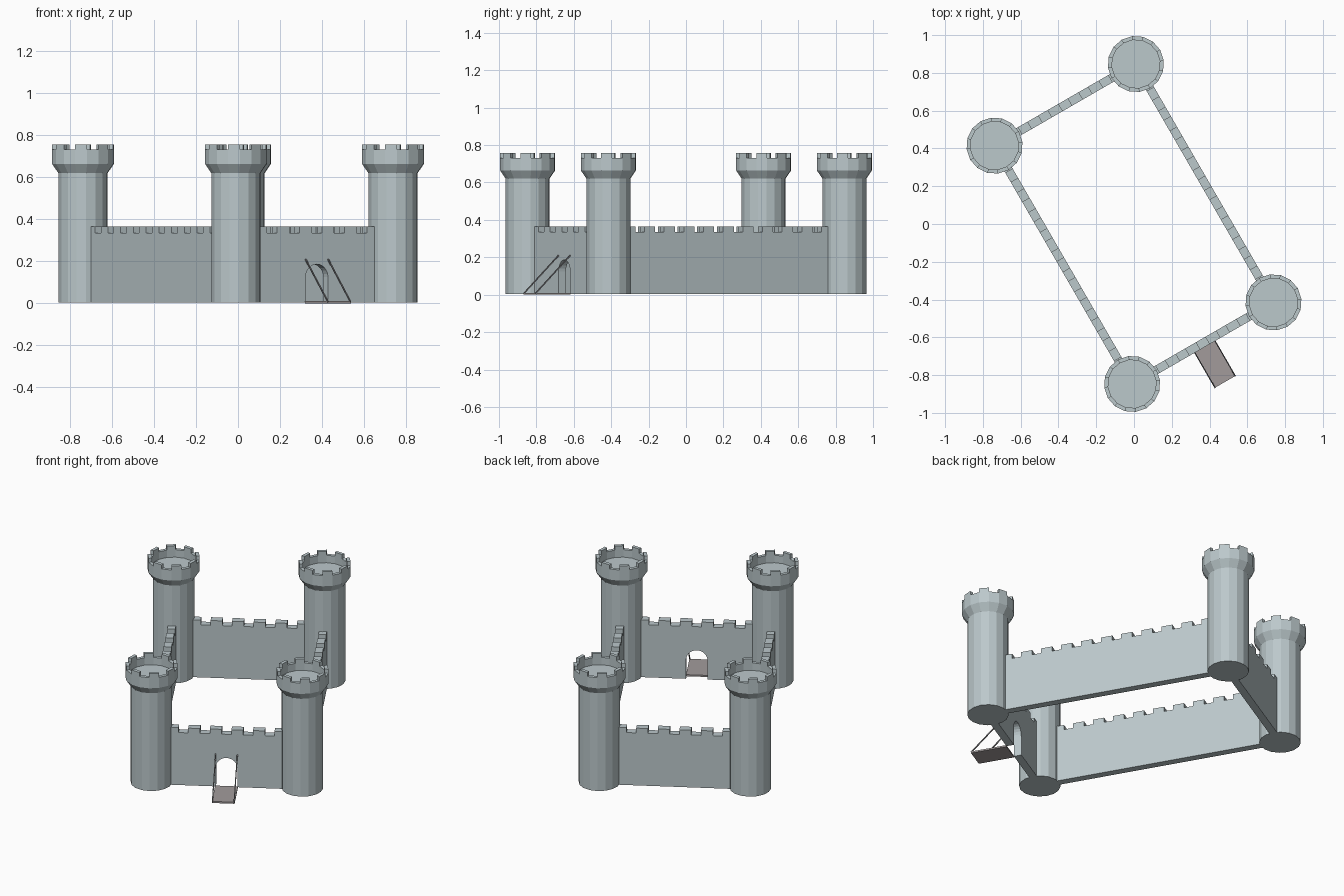
import bpy, bmesh
from math import sin, cos, pi, radians
from mathutils import Matrix

if "Cube" in bpy.data.objects:
    bpy.data.objects.remove(bpy.data.objects["Cube"])

TURN = Matrix.Rotation(radians(30), 4, 'Z')   # whole castle is turned 30 degrees
HX, HY = 0.432, 0.7285                        # half spacing of the tower centres
BASE, WALL_T = 0.005, 0.045


def material(name, rgb):
    m = bpy.data.materials.new(name)
    m.diffuse_color = (*rgb, 1)
    m.use_nodes = True
    m.node_tree.nodes["Principled BSDF"].inputs["Base Color"].default_value = m.diffuse_color
    return m


STONE = material("stone", (0.50, 0.58, 0.60))
WOOD = material("wood", (0.36, 0.33, 0.33))
IRON = material("iron", (0.22, 0.22, 0.23))


def finish(name, bm, mat, matrix):
    bmesh.ops.recalc_face_normals(bm, faces=bm.faces)
    me = bpy.data.meshes.new(name)
    bm.to_mesh(me)
    bm.free()
    me.materials.append(mat)
    ob = bpy.data.objects.new(name, me)
    bpy.context.collection.objects.link(ob)
    ob.matrix_world = TURN @ matrix
    return ob


def tower(name, x, y, n=16):
    bm = bmesh.new()
    # body, flare, parapet and sunken roof
    profile = [(0.118, BASE), (0.118, 0.62), (0.149, 0.665), (0.149, 0.732),
               (0.128, 0.732), (0.128, 0.685)]
    rings = [[bm.verts.new((r * cos(2 * pi * i / n), r * sin(2 * pi * i / n), z))
              for i in range(n)] for r, z in profile]
    for a, b in zip(rings, rings[1:]):
        for i in range(n):
            j = (i + 1) % n
            # every other parapet segment rises into a merlon
            top = a is rings[3] and i % 2 == 0
            quad = [a[i], a[j], b[j], b[i]]
            if top:
                up = [bm.verts.new((v.co.x, v.co.y, 0.757)) for v in quad]
                for k in range(4):
                    m = (k + 1) % 4
                    bm.faces.new((quad[k], quad[m], up[m], up[k]))
                bm.faces.new(up)
            else:
                bm.faces.new(quad)
    bm.faces.new(rings[0])
    bm.faces.new(rings[-1])
    finish(name, bm, STONE, Matrix.Translation((x, y, 0)))


def wall(name, half, centres, width, matrix, gate=False):
    low, high = 0.335, 0.365
    pts = [(-half, BASE)]
    if gate:
        # arched gateway notch
        r, spring = 0.0615, 0.125
        pts.append((-r, BASE))
        pts += [(-r * cos(pi * k / 12), spring + r * sin(pi * k / 12)) for k in range(13)]
        pts.append((r, BASE))
    pts.append((half, BASE))
    # battlements
    for c in reversed(centres):
        r, l = c + width / 2, c - width / 2
        if r < half:
            pts += [(r, low), (r, high)]
        else:
            pts.append((half, high))
        if l > -half:
            pts += [(l, high), (l, low)]
        else:
            pts.append((-half, high))
    bm = bmesh.new()
    face = bm.faces.new([bm.verts.new((u, -WALL_T / 2, z)) for u, z in pts])
    ext = bmesh.ops.extrude_face_region(bm, geom=[face], use_keep_orig=True)
    new = [g for g in ext["geom"] if isinstance(g, bmesh.types.BMVert)]
    bmesh.ops.translate(bm, verts=new, vec=(0, WALL_T, 0))
    finish(name, bm, STONE, matrix)


def box(name, size, matrix, mat):
    bm = bmesh.new()
    bmesh.ops.create_cube(bm, size=1)
    bmesh.ops.scale(bm, verts=bm.verts, vec=size)
    finish(name, bm, mat, matrix)


# towers
for sx, xn in ((-1, "left"), (1, "right")):
    for sy, yn in ((-1, "front"), (1, "back")):
        tower(f"tower_{yn}_{xn}", sx * HX, sy * HY)

# walls
ps, pl = 2 * HX / 7, 2 * HY / 12
short = [(k - 2.5) * ps for k in range(6)]
long_ = [(k - 5) * pl for k in range(11)]
wall("gate_wall", HX - 0.11, short, ps * 0.55, Matrix.Translation((0, -HY, 0)), gate=True)
wall("back_wall", HX - 0.11, short, ps * 0.55, Matrix.Translation((0, HY, 0)))
for s, n in ((-1, "left"), (1, "right")):
    wall(n + "_wall", HY - 0.11, long_, pl * 0.55,
         Matrix.Translation((s * HX, 0, 0)) @ Matrix.Rotation(pi / 2, 4, 'Z'))

# drawbridge and its two chains
y0, y1 = -HY - WALL_T / 2, -0.965
box("drawbridge", (0.13, y0 - y1, 0.01), Matrix.Translation((0, (y0 + y1) / 2, 0.005)), WOOD)
dy, dz = y0 - y1, 0.203
length = (dy * dy + dz * dz) ** 0.5
tilt = Matrix(((1, 0, 0, 0), (0, dy / length, -dz / length, 0),
               (0, dz / length, dy / length, 0), (0, 0, 0, 1)))
for s, n in ((-1, "left"), (1, "right")):
    box("chain_" + n, (0.006, length, 0.006),
        Matrix.Translation((s * 0.062, (y0 + y1) / 2, 0.007 + dz / 2)) @ tilt, IRON)
